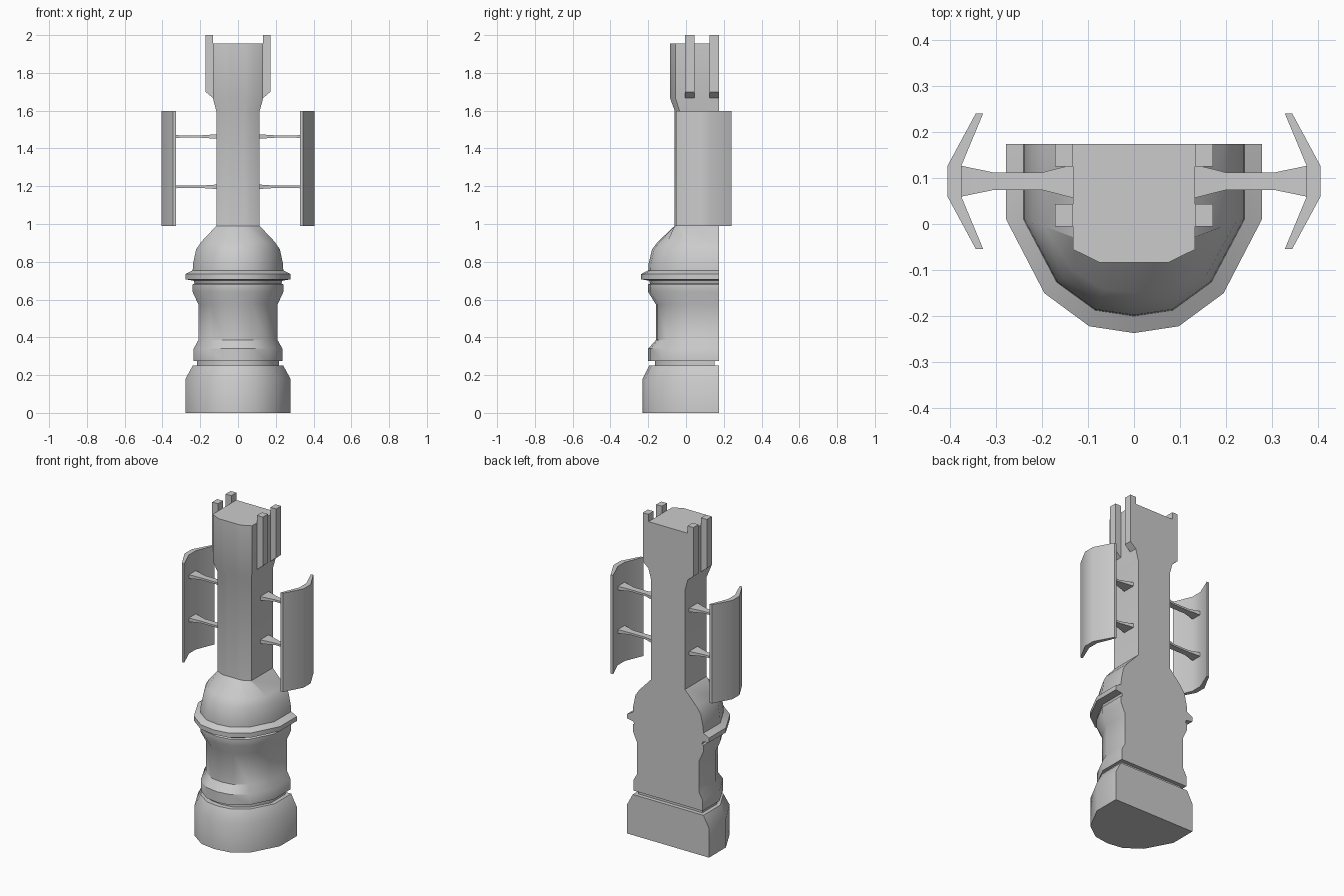
import bpy, bmesh, math

if "Cube" in bpy.data.objects:
    bpy.data.objects.remove(bpy.data.objects["Cube"])

ROUND = [(1, 0), (.7, .65), (.35, .94), (0, 1)]   # half of the round front
SQUARE = [(1, 0), (.56, 1), (.28, 1), (0, 1)]     # half of the chamfered front
BACK = .174


def loft(name, rings, mirror=False, angle=32):
    """Skin a list of equal-length point rings and cap both ends."""
    bm = bmesh.new()
    rows = [[bm.verts.new(p) for p in r] for r in rings]
    n = len(rows[0])
    for a, b in zip(rows, rows[1:]):
        for i in range(n):
            j = (i + 1) % n
            bm.faces.new((a[i], a[j], b[j], b[i]))
    bm.faces.new(rows[0][::-1])
    bm.faces.new(rows[-1])
    bmesh.ops.recalc_face_normals(bm, faces=bm.faces[:])
    me = bpy.data.meshes.new(name)
    bm.to_mesh(me)
    bm.free()
    ob = bpy.data.objects.new(name, me)
    bpy.context.collection.objects.link(ob)
    if mirror:
        ob.modifiers.new("Mirror", 'MIRROR')
    bpy.ops.object.select_all(action='DESELECT')
    ob.select_set(True)
    bpy.context.view_layer.objects.active = ob
    bpy.ops.object.shade_smooth_by_angle(angle=math.radians(angle))
    return ob


def section(z, w, front, corner=.01, shape=ROUND, back=BACK):
    """Flat-backed section: straight sides, then a rounded or chamfered front."""
    half = [(w * fx, corner + (front - corner) * fy) for fx, fy in shape]
    pts = [(w, back)] + half + [(-x, y) for x, y in half[-2::-1]] + [(-w, back)]
    return [(x, y, z) for x, y in pts]


# Tower: base, groove, column, flange and dome, then shaft and head
tower = [section(*r) for r in [
    (0, .278, -.23), (.18, .278, -.23), (.25, .24, -.195)]]
tower += [section(z, .217, -.165, back=.15) for z in (.25, .275)]
tower += [section(*r) for r in [
    (.275, .235, -.2), (.34, .235, -.2), (.385, .21, -.16),
    (.575, .21, -.16), (.64, .24, -.2), (.68, .24, -.2),
    (.685, .23, -.19), (.7, .235, -.195), (.707, .278, -.237),
    (.735, .278, -.237), (.755, .24, -.2), (.79, .238, -.198)]]
tower += [section(.865, .222, -.18, .005), section(.905, .195, -.15, -.005)]
tower += [section(z, w, f, c, SQUARE) for z, w, f, c in [
    (.99, .115, -.06, -.035), (1.6, .115, -.06, -.035),
    (1.665, .133, -.084, -.055), (1.955, .133, -.084, -.055)]]
loft("tower", tower)

# Upright prongs beside the head, with sloped feet
for label, y0, y1 in (("front", -.005, .044), ("back", .125, BACK)):
    outline = [(.128, 1.667), (.133, 1.667), (.172, 1.7), (.172, 2), (.133, 2), (.133, 1.95), (.128, 1.95)]
    loft(label + "_prong", [[(x, y, z) for x, z in outline] for y in (y0, y1)], True)

# Curved side panels
panel = [(.344, .24), (.405, .127), (.405, .059), (.344, -.054),
         (.328, -.054), (.375, .059), (.375, .127), (.328, .24)]
loft("side_panel", [[(x, y, z) for x, y in panel] for z in (.99, 1.597)], True, 35)

# Struts flaring at both ends, joining the panels to the shaft
for label, z in (("lower", 1.197), ("upper", 1.463)):
    rings = []
    for x, w, h in ((.11, .042, .012), (.2, .019, .006), (.305, .019, .006), (.378, .034, .012)):
        rings.append([(x, .093 + sy * w, z + sz * h)
                      for sy, sz in ((-1, -1), (1, -1), (1, 1), (-1, 1))])
    loft(label + "_strut", rings, True)
